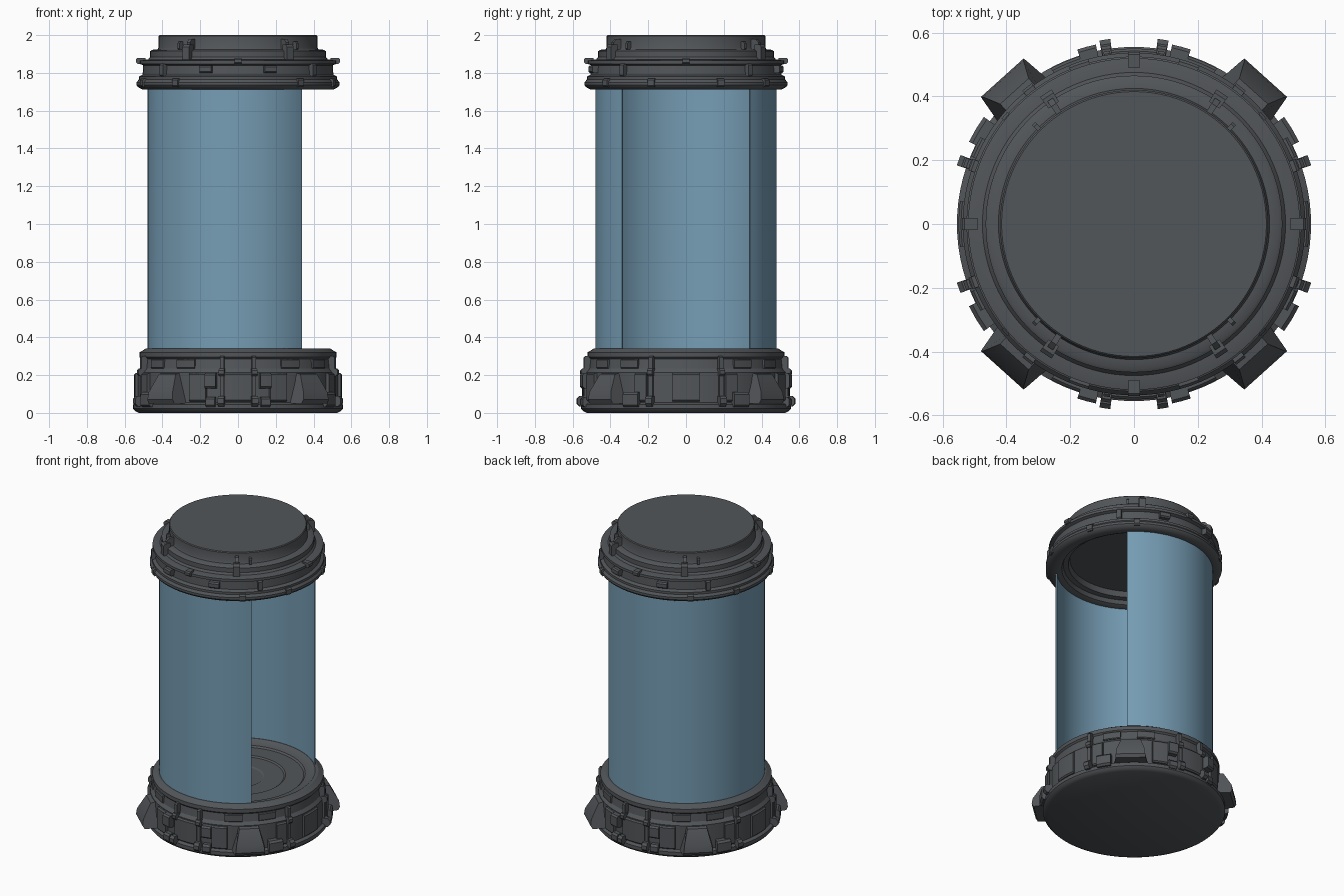
import bpy, bmesh, math
from math import radians, cos, sin

if "Cube" in bpy.data.objects:
    bpy.data.objects.remove(bpy.data.objects["Cube"])


def material(name, rgb):
    m = bpy.data.materials.new(name)
    m.diffuse_color = (*rgb, 1)
    m.use_nodes = True
    m.node_tree.nodes["Principled BSDF"].inputs["Base Color"].default_value = m.diffuse_color
    return m


METAL = material("dark grey metal", (0.085, 0.092, 0.10))
GLASS = material("blue glass", (0.18, 0.335, 0.455))


def finish(bm, name, mat, angle=30):
    bmesh.ops.recalc_face_normals(bm, faces=bm.faces)
    me = bpy.data.meshes.new(name)
    bm.to_mesh(me)
    bm.free()
    me.materials.append(mat)
    me.shade_smooth()
    me.set_sharp_from_angle(angle=radians(angle))
    ob = bpy.data.objects.new(name, me)
    bpy.context.collection.objects.link(ob)
    return ob


def lathe(name, profile, mat, n=96):
    bm = bmesh.new()
    vs = [bm.verts.new((r, 0, z)) for r, z in profile]
    es = [bm.edges.new(p) for p in zip(vs, vs[1:])]
    bmesh.ops.spin(bm, geom=vs + es, cent=(0, 0, 0), axis=(0, 0, 1),
                   angle=2 * math.pi, steps=n)
    bmesh.ops.remove_doubles(bm, verts=bm.verts, dist=1e-4)
    return finish(bm, name, mat)


def arc(bm, section, mid, width, taper=1.0):
    """Sweep an (r, z) section round the axis; mid and width in degrees."""
    n = max(1, round(width / 4))
    rings = []
    for i in range(n + 1):
        t = i / n - 0.5
        ring = []
        for k, (r, z) in enumerate(section):
            a = radians(mid + t * width * (taper if k in (1, 2) else 1))
            ring.append(bm.verts.new((r * cos(a), r * sin(a), z)))
        rings.append(ring)
    m = len(section)
    for p, q in zip(rings, rings[1:]):
        for k in range(m):
            bm.faces.new((p[k], p[(k + 1) % m], q[(k + 1) % m], q[k]))
    bm.faces.new(rings[0])
    bm.faces.new(rings[-1][::-1])


def block(r0, r1, z0, z1, c=0.008):
    """Chamfered box section."""
    return [(r0, z0), (r1 - c, z0), (r1, z0 + c), (r1, z1 - c), (r1 - c, z1), (r0, z1)]


def four(a):
    return (a, 180 - a, 180 + a, 360 - a)


def ring_of(name, items):
    """items: list of (section, angles, width)."""
    bm = bmesh.new()
    for section, angles, width in items:
        for a in angles:
            arc(bm, section, a, width)
    return finish(bm, name, METAL)


# Base drum with a shallow ringed floor
lathe("base_drum", [(0, 0), (0.525, 0), (0.545, 0.01), (0.555, 0.022), (0.555, 0.045),
                    (0.535, 0.055), (0.535, 0.215), (0.518, 0.235), (0.512, 0.285),
                    (0.522, 0.295), (0.522, 0.32), (0.505, 0.33), (0.49, 0.34),
                    (0.47, 0.34), (0.45, 0.325), (0.41, 0.32), (0.40, 0.31),
                    (0.29, 0.31), (0.28, 0.302), (0.16, 0.302), (0.15, 0.296), (0, 0.296)], METAL)

# Raised panels round the base
ring_of("base_panels", [
    (block(0.52, 0.55, 0.06, 0.21), (0, 90, 180, 270), 15),
    (block(0.52, 0.553, 0.06, 0.21), four(67), 10),
    (block(0.52, 0.553, 0.06, 0.21), four(26), 7),
    (block(0.50, 0.527, 0.235, 0.285, 0.005), four(35) + four(58), 12),
])

# Upright ribs with bolts, and square boxes
ring_of("base_ribs", [
    (block(0.50, 0.548, 0.03, 0.30), four(20) + four(81), 2.2),
    (block(0.52, 0.585, 0.035, 0.09, 0.015), four(20) + four(81), 3.4),
    (block(0.52, 0.565, 0.195, 0.235, 0.01), four(20) + four(81), 3),
])
ring_of("base_boxes", [
    (block(0.52, 0.575, 0.13, 0.21, 0.01), four(75), 6),
    (block(0.52, 0.578, 0.03, 0.11, 0.012), four(31), 9),
    (block(0.52, 0.572, 0.03, 0.085, 0.012), four(75), 5),
])

# Four sloping feet on the diagonals
bm = bmesh.new()
for a in four(48):
    o = radians(a)
    pts = [(0.50, 0.05, 0.105), (0.605, 0.05, 0.092), (0.617, 0.07, 0.09),
           (0.612, 0.11, 0.085), (0.56, 0.205, 0.06), (0.50, 0.215, 0.06)]
    sides = [[bm.verts.new((r * cos(o) - s * w * sin(o), r * sin(o) + s * w * cos(o), z))
              for r, z, w in pts] for s in (-1, 1)]
    p, q = sides
    for k in range(6):
        j = (k + 1) % 6
        bm.faces.new((p[k], p[j], q[j], q[k]))
    bm.faces.new(p)
    bm.faces.new(q[::-1])
finish(bm, "base_feet", METAL)

# Glass wall, open for a quarter turn towards +x
bm = bmesh.new()
arc(bm, [(0.472, 0.325), (0.48, 0.325), (0.48, 1.73), (0.472, 1.73)], 180, 270)
finish(bm, "glass_wall", GLASS)

# Stepped lid, hollow underneath
lathe("lid", [(0, 1.79), (0.39, 1.79), (0.40, 1.755), (0.43, 1.75), (0.44, 1.725),
              (0.465, 1.712), (0.505, 1.712), (0.53, 1.725), (0.537, 1.735),
              (0.537, 1.75), (0.525, 1.765), (0.525, 1.78), (0.505, 1.79),
              (0.502, 1.84), (0.52, 1.848), (0.52, 1.865), (0.50, 1.87),
              (0.475, 1.872), (0.465, 1.885), (0.465, 1.915), (0.455, 1.922),
              (0.425, 1.925), (0.42, 1.935), (0.42, 1.995), (0.415, 2.0), (0, 2.0)], METAL)

# Blocks, studs and clamps round the lid
ring_of("lid_blocks", [
    (block(0.49, 0.537, 1.80, 1.84), four(71), 7),
    (block(0.49, 0.545, 1.725, 1.77), four(52) + four(20), 4),
    (block(0.49, 0.54, 1.848, 1.88), (0, 180, 90, 270), 4),
    (block(0.49, 0.53, 1.78, 1.85), four(40), 3),
])
ring_of("lid_clamps", [
    (block(0.45, 0.495, 1.86, 1.95, 0.012), four(56), 5),
    (block(0.41, 0.47, 1.90, 1.98, 0.02), four(56), 2.5),
    (block(0.41, 0.445, 1.92, 1.965), four(45), 2),
])
